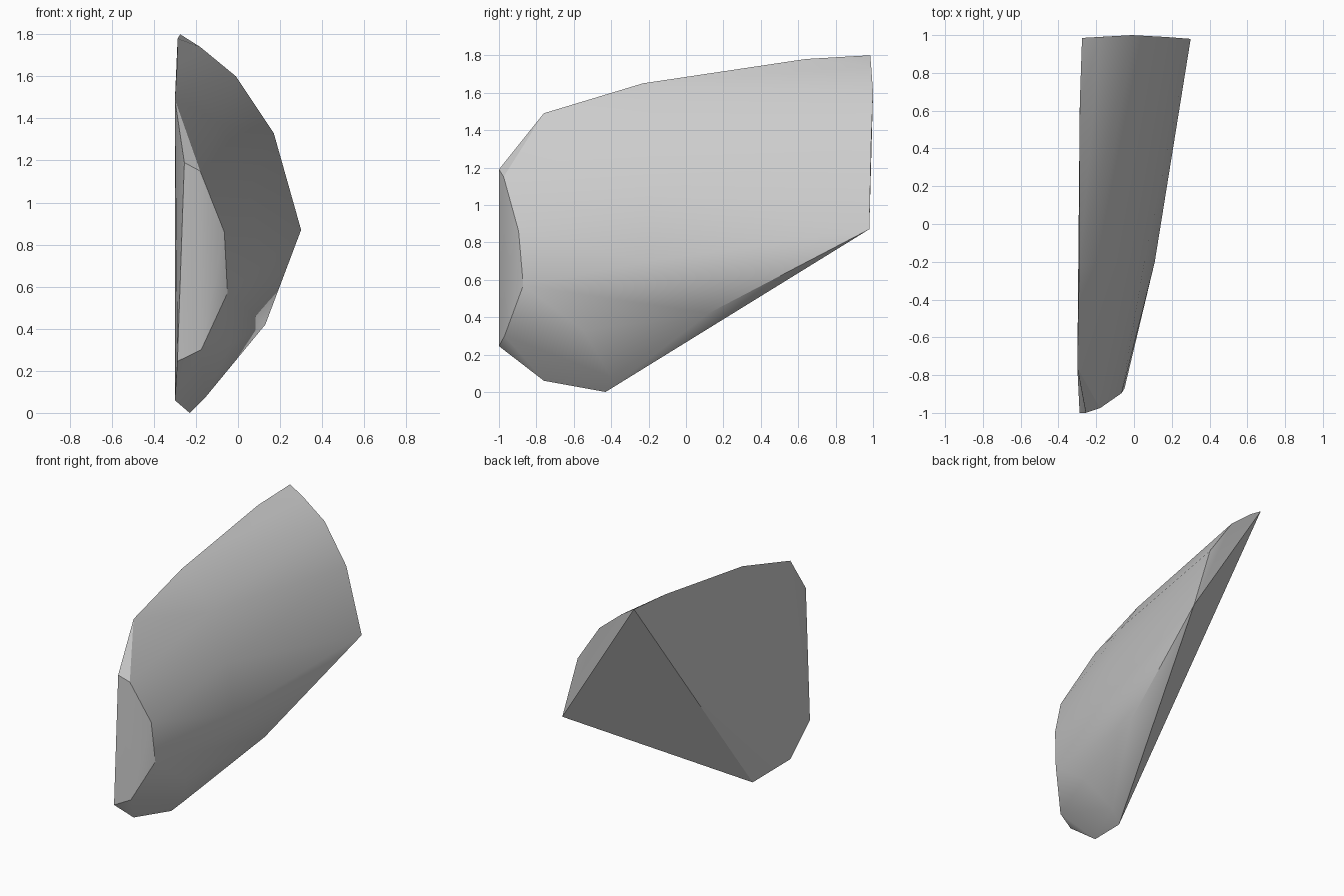
import bpy
import bmesh
import math

default_cube = bpy.data.objects.get("Cube")
if default_cube:
    bpy.data.objects.remove(default_cube, do_unlink=True)

# Stone colour
stone = bpy.data.materials.new("stone_grey")
stone.use_nodes = True
grey = (0.6, 0.6, 0.6, 1)
stone.diffuse_color = grey
stone.node_tree.nodes["Principled BSDF"].inputs["Base Color"].default_value = grey

# Outlines that bound the chipped shard, from the back end to the nose
back_rim = [(-.275, .985, 1.8), (-.18, .99, 1.74), (-.01, 1, 1.6), (.17, .99, 1.33), (.3, .98, .87)]
middle_arc = [(-.29, -.23, 1.65), (-.2, -.2, 1.56), (-.085, -.2, 1.38), (.055, -.2, 1.06), (.11, -.2, .7)]
nose_facet = [(-.255, -1, 1.19), (-.18, -.975, 1.15), (-.065, -.895, .86),
              (-.05, -.87, .57), (-.175, -.97, .3), (-.288, -1, .245)]
flat_side = [(-.287, .64, 1.78), (-.3, -.76, 1.49), (-.3, -.76, .06)]
lower_edge = [(-.23, -.43, 0), (-.15, -.4, .08), (.13, .12, .42), (-.03, -.55, .33)]


def build_convex(name, outlines, material):
    """Wrap the outlines in one convex solid and clean up its flat faces."""
    bm = bmesh.new()
    for outline in outlines:
        for point in outline:
            bm.verts.new(point)
    hull = bmesh.ops.convex_hull(bm, input=bm.verts)
    unused = {v for v in hull["geom_interior"] + hull["geom_unused"]
              if isinstance(v, bmesh.types.BMVert)}
    bmesh.ops.delete(bm, geom=list(unused), context="VERTS")
    bmesh.ops.dissolve_limit(bm, angle_limit=math.radians(1.5), verts=bm.verts, edges=bm.edges)
    bmesh.ops.recalc_face_normals(bm, faces=bm.faces)
    mesh = bpy.data.meshes.new(name)
    bm.to_mesh(mesh)
    bm.free()
    mesh.materials.append(material)
    part = bpy.data.objects.new(name, mesh)
    bpy.context.collection.objects.link(part)
    return part


# Rounded shard with crisp broken faces
shard = build_convex("stone_shard", [back_rim, middle_arc, nose_facet, flat_side, lower_edge], stone)
bpy.ops.object.select_all(action="DESELECT")
shard.select_set(True)
bpy.context.view_layer.objects.active = shard
bpy.ops.object.shade_smooth_by_angle(angle=math.radians(30))
